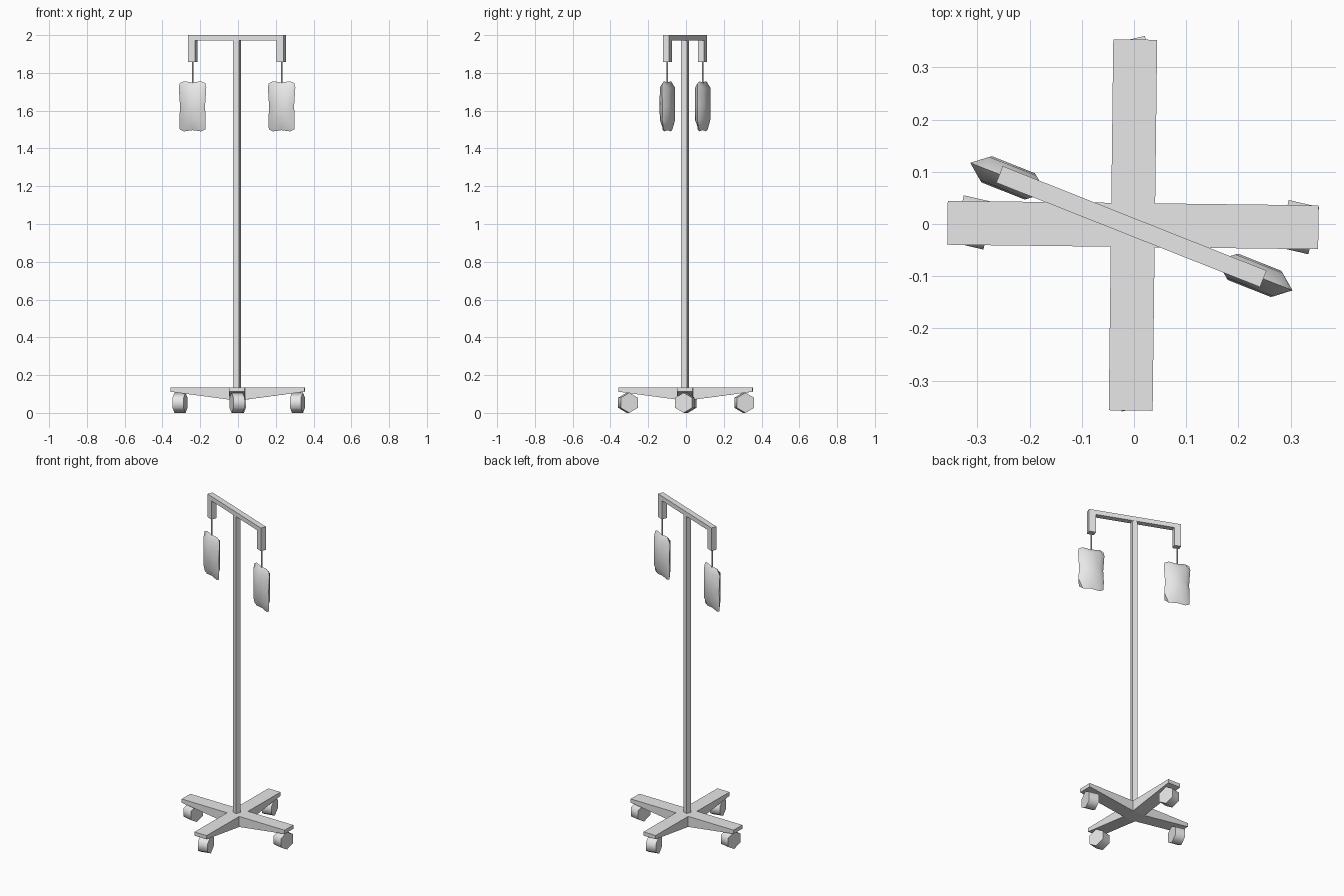
import bpy, bmesh, math
from mathutils import Matrix, Vector

if "Cube" in bpy.data.objects:
    bpy.data.objects.remove(bpy.data.objects["Cube"], do_unlink=True)

grey = bpy.data.materials.new("light_grey")
grey.use_nodes = True
GREY = (0.8, 0.8, 0.8, 1)
grey.diffuse_color = GREY
next(n for n in grey.node_tree.nodes
     if n.type == 'BSDF_PRINCIPLED').inputs["Base Color"].default_value = GREY


def finish(name, bm, matrix, smooth=None):
    """Turn a bmesh into a placed object, optionally smooth below an angle."""
    bmesh.ops.remove_doubles(bm, verts=bm.verts, dist=0.0005)
    bmesh.ops.recalc_face_normals(bm, faces=bm.faces)
    bm.transform(matrix)
    mesh = bpy.data.meshes.new(name)
    bm.to_mesh(mesh)
    bm.free()
    mesh.materials.append(grey)
    obj = bpy.data.objects.new(name, mesh)
    bpy.context.collection.objects.link(obj)
    if smooth:
        bpy.ops.object.select_all(action='DESELECT')
        obj.select_set(True)
        bpy.context.view_layer.objects.active = obj
        bpy.ops.object.shade_smooth_by_angle(angle=math.radians(smooth))
    return obj


def turn(degrees, x=0, y=0, z=0):
    return Matrix.Translation((x, y, z)) @ Matrix.Rotation(math.radians(degrees), 4, 'Z')


def box(name, size, center, matrix):
    bm = bmesh.new()
    bmesh.ops.create_cube(bm, size=1)
    bm.transform(Matrix.Translation(center) @ Matrix.Diagonal((*size, 1)))
    return finish(name, bm, matrix)


def extruded(name, profile, half_width, matrix):
    """Extrude an x-z profile along y."""
    bm = bmesh.new()
    face = bm.faces.new([bm.verts.new((x, -half_width, z)) for x, z in profile])
    moved = bmesh.ops.extrude_face_region(bm, geom=[face])["geom"]
    bmesh.ops.translate(bm, vec=(0, 2 * half_width, 0),
                        verts=[g for g in moved if isinstance(g, bmesh.types.BMVert)])
    return finish(name, bm, matrix)


# Base: two crossed beams, thickest at the hub
REACH, HALF, TOP, TIP, HUB = 0.355, 0.042, 0.135, 0.112, 0.07
beam = [(-REACH, TOP), (-REACH, TIP), (-HALF, HUB), (HALF, HUB), (REACH, TIP), (REACH, TOP)]
for name, angle in (("side_base_beam", -0.7), ("front_back_base_beam", 89.3)):
    extruded(name, beam, HALF, turn(angle, -0.002, -0.002))

# Casters: six-sided wheels, slightly swivelled
for name, x, y, swivel in (("right_caster", -0.307, 0.003, -13),
                           ("left_caster", 0.315, -0.006, -13),
                           ("front_caster", -0.005, -0.307, 13),
                           ("back_caster", 0.002, 0.308, 13)):
    bm = bmesh.new()
    bmesh.ops.create_cone(bm, cap_ends=True, segments=6,
                          radius1=0.0535, radius2=0.0535, depth=0.06)
    lowest = min(bm.verts, key=lambda v: v.co.x).co
    bm.transform(Matrix.Rotation(-math.atan2(lowest.y, lowest.x), 4, 'Z'))
    bm.transform(Matrix.Rotation(math.pi / 2, 4, 'Y'))
    finish(name, bm, turn(swivel, x, y, 0.0535), smooth=70)

# Pole and top bar share the same turn
upper = turn(-21.6, -0.005, -0.005)
box("pole", (0.032, 0.032, 1.86), (0, 0, 1.05), upper)
box("top_bar", (0.543, 0.034, 0.028), (0, 0, 1.986), upper)


def bag_sheet(bm, side):
    """One bulging half of a pillow bag, closing to a thin rim."""
    us, vs = (-1, -0.62, 0, 0.62, 1), (-1, -0.55, 0, 0.75, 1)
    rows = []
    for v in vs:
        row = []
        for u in us:
            corner = abs(u) == 1 and abs(v) == 1
            rim = abs(u) == 1 or abs(v) == 1
            k = 0.92 if corner else 1
            x = 0.079 * u * k * (0.9 + 0.1 * min(1, v * v * 1.6))
            z = 0.133 * v * k * (0.95 + 0.05 * min(1, u * u * 2.5))
            depth = 0 if rim else 0.027 - 0.004 * abs(v)
            row.append(bm.verts.new((x, side * depth, z)))
        rows.append(row)
    for a, b in zip(rows, rows[1:]):
        for i in range(len(us) - 1):
            bm.faces.new((a[i], a[i + 1], b[i + 1], b[i]))


# Hanging ends: prong, cord and bag on each side
for name, s in (("right", -1), ("left", 1)):
    box(name + "_prong", (0.04, 0.034, 0.143), (s * 0.2515, 0, 1.9285), upper)
    bm = bmesh.new()
    bmesh.ops.create_cone(bm, cap_ends=True, segments=6,
                          radius1=0.004, radius2=0.004, depth=0.13)
    finish(name + "_cord", bm, upper @ Matrix.Translation((s * 0.2535, 0, 1.8)), smooth=70)
    bm = bmesh.new()
    for side in (-1, 1):
        bag_sheet(bm, side)
    finish(name + "_bag", bm, upper @ Matrix.Translation((s * 0.2535, 0, 1.623)), smooth=50)
